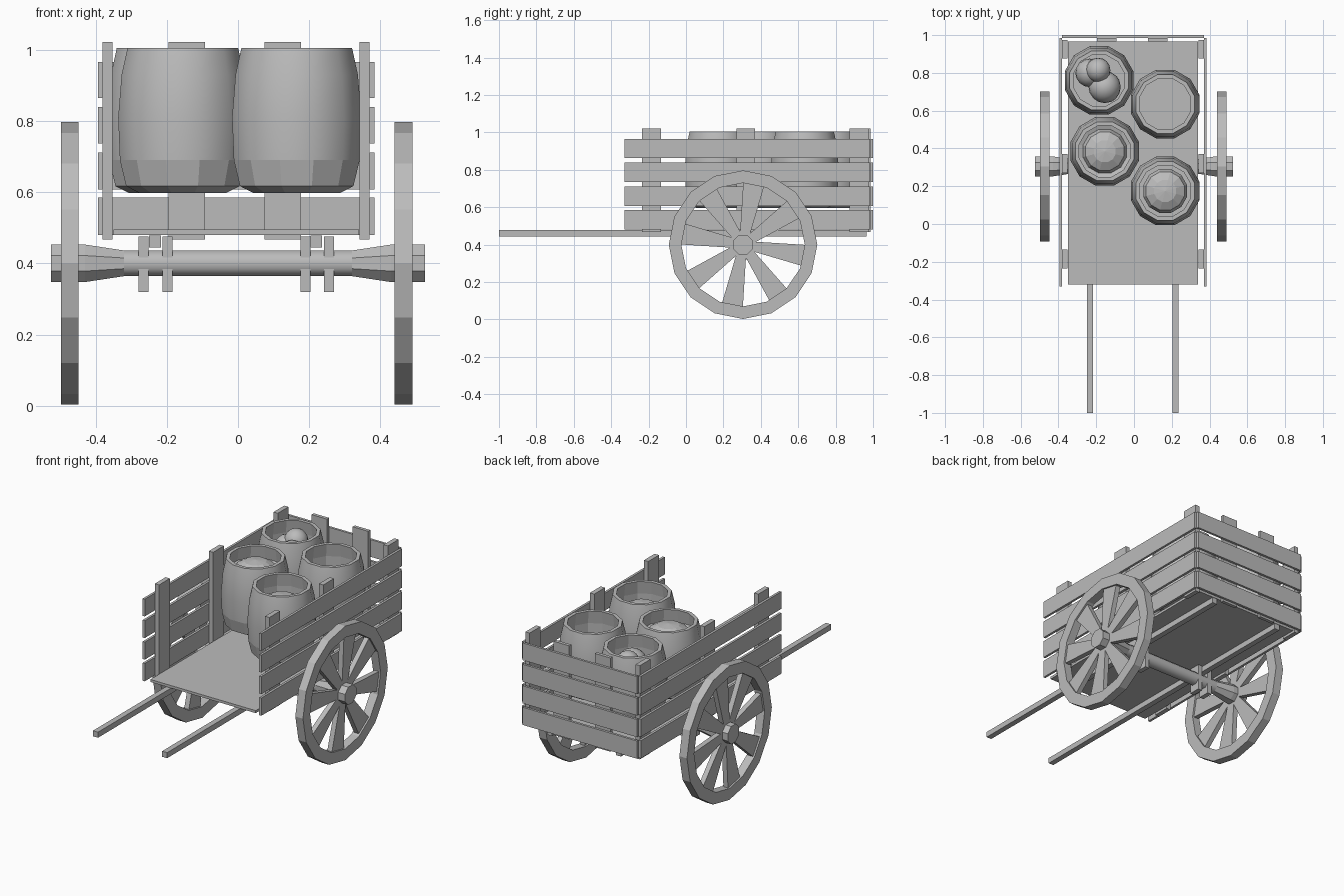
import bpy, bmesh, math
from mathutils import Matrix, Vector

if "Cube" in bpy.data.objects:
    bpy.data.objects.remove(bpy.data.objects["Cube"], do_unlink=True)

wood = bpy.data.materials.new("weathered grey")
wood.use_nodes = True
GREY = (0.5, 0.5, 0.5, 1)
wood.diffuse_color = GREY
wood.node_tree.nodes["Principled BSDF"].inputs["Base Color"].default_value = GREY


def finish(name, bm):
    mesh = bpy.data.meshes.new(name)
    bmesh.ops.recalc_face_normals(bm, faces=bm.faces)
    bm.to_mesh(mesh)
    bm.free()
    mesh.materials.append(wood)
    ob = bpy.data.objects.new(name, mesh)
    bpy.context.collection.objects.link(ob)
    return ob


def box(name, x, y, z):
    """Box from three (min, max) ranges."""
    bm = bmesh.new()
    bmesh.ops.create_cube(bm, size=1)
    for v in bm.verts:
        v.co = Vector([(r[0] + r[1]) / 2 + c * (r[1] - r[0])
                       for r, c in zip((x, y, z), v.co)])
    return finish(name, bm)


def lathe(name, profile, sides, matrix, smooth=(), closed=False, phase=0.0):
    """Spin (radius, height) points; bands listed in smooth are shaded smooth."""
    bm = bmesh.new()
    rings = []
    for r, h in profile:
        if r == 0:
            rings.append([bm.verts.new(matrix @ Vector((0, 0, h)))] * sides)
            continue
        angles = [math.tau * (i + phase) / sides for i in range(sides)]
        rings.append([bm.verts.new(matrix @ Vector((r * math.cos(a), r * math.sin(a), h)))
                      for a in angles])
    bands = list(zip(rings, rings[1:]))
    if closed:
        bands.append((rings[-1], rings[0]))
    for b, (low, high) in enumerate(bands):
        for i in range(sides):
            j = (i + 1) % sides
            quad = dict.fromkeys((low[i], low[j], high[j], high[i]))
            bm.faces.new(list(quad)).smooth = b in smooth
    return finish(name, bm)


# Cart bed and long shafts
box("floor", (-0.35, 0.34), (-0.32, 0.965), (0.48, 0.495))
for side, x in (("right", -0.25), ("left", 0.203)):
    box(side + "_shaft", (x, x + 0.033), (-1, 0.965), (0.445, 0.478))

# Slatted side and back walls
for row in range(4):
    z = (0.48 + row * 0.128, 0.585 + row * 0.127)
    box("right_slat", (-0.394, -0.38), (-0.33, 0.985), z)
    box("left_slat", (0.37, 0.384), (-0.33, 0.985), z)
    box("back_slat", (-0.38, 0.37), (0.986, 1.0), z)
for y in (-0.235, 0.27, 0.875):
    box("right_post", (-0.38, -0.352), (y, y + 0.1), (0.467, 1.022))
    box("left_post", (0.342, 0.37), (y, y + 0.1), (0.467, 1.022))
for x in (-0.195, 0.075):
    box("back_post", (x, x + 0.102), (0.966, 0.986), (0.467, 1.022))

# Axle with flared octagonal hubs, and the brackets that hold it
AXLE_Y, AXLE_Z = 0.305, 0.4
along_x = Matrix.Translation((0, AXLE_Y, AXLE_Z)) @ Matrix.Rotation(math.pi / 2, 4, 'Y')
half = [(0.039, 0.32), (0.057, 0.43), (0.057, 0.525), (0, 0.525)]
lathe("axle", [(r, -h) for r, h in reversed(half)] + half, 8, along_x,
      smooth=(3,), phase=0.5)
for x in (-0.28, -0.212, 0.175, 0.242):
    box("axle_bracket", (x, x + 0.028), (0.27, 0.34), (0.32, 0.476))

# Wheels: a faceted rim and eight flared spokes
for side, cx in (("right", -0.473), ("left", 0.465)):
    place = Matrix.Translation((cx, AXLE_Y, AXLE_Z)) @ Matrix.Rotation(math.pi / 2, 4, 'Y')
    lathe(side + "_wheel_rim", [(0.397, -0.025), (0.397, 0.025), (0.33, 0.025), (0.33, -0.025)],
          16, place, closed=True)
    bm = bmesh.new()
    for k in range(8):
        turn = Matrix.Translation((cx, AXLE_Y, AXLE_Z)) @ Matrix.Rotation(
            math.radians(80 + 45 * k), 4, 'X')
        spoke = bmesh.ops.create_cube(bm, size=1)["verts"]
        for v in spoke:
            outer = v.co.y > 0
            v.co = turn @ Vector((v.co.x * 0.03, 0.335 if outer else 0.045,
                                  v.co.z * (0.115 if outer else 0.05)))
    finish(side + "_wheel_spokes", bm)

# Barrels: bulging staves, a rim and a hollow interior
STAVES = [(0, 0.597), (0.125, 0.597), (0.165, 0.617), (0.183, 0.69), (0.188, 0.81),
          (0.178, 0.93), (0.161, 1.005), (0.14, 1.005), (0.15, 0.93)]
dome = [(0.12, 0.0), (0.105, 0.035), (0.06, 0.06), (0, 0.068)]
contents = {
    "fruit": (-0.185, 0.76, [(0.15, 0.85), (0, 0.85)]),
    "empty": (0.165, 0.635, [(0.15, 0.86), (0, 0.86)]),
    "heaped": (-0.155, 0.385, [(r, 0.92 + h) for r, h in dome]),
    "sunken": (0.165, 0.175, [(0.15, 0.8), (0.12, 0.8)] + [(r, 0.88 + h) for r, h in dome]),
}
for kind, (x, y, inside) in contents.items():
    lathe(kind + "_barrel", STAVES + inside, 12, Matrix.Translation((x, y, 0)),
          smooth=(3, 4, 5), phase=0.5)

# Round fruit in the back barrel
for x, y, z, r in ((-0.235, 0.8, 0.88, 0.075), (-0.19, 0.815, 0.93, 0.065), (-0.155, 0.725, 0.88, 0.085)):
    bm = bmesh.new()
    bmesh.ops.create_uvsphere(bm, u_segments=16, v_segments=10, radius=r,
                              matrix=Matrix.Translation((x, y, z)))
    for f in bm.faces:
        f.smooth = True
    finish("fruit", bm)
